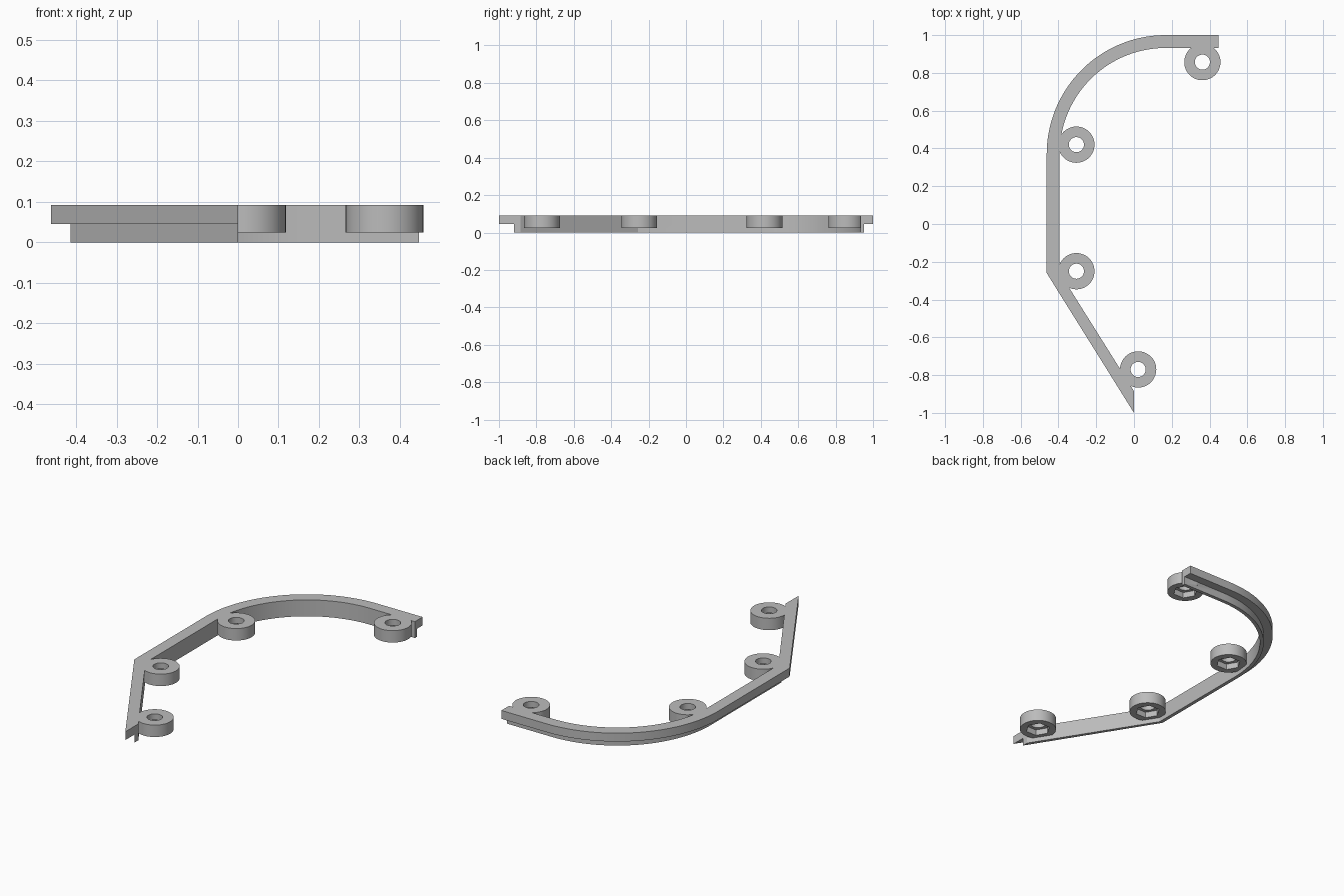
import bpy, bmesh
from math import pi, cos, sin, radians

cube = bpy.data.objects.get("Cube")
if cube:
    bpy.data.objects.remove(cube, do_unlink=True)

TOP, STEP, BOSS_BASE, RECESS = 0.092, 0.045, 0.025, 0.058
SEGMENTS = 48

grey = bpy.data.materials.new("plain grey")
grey.use_nodes = True
colour = (0.5, 0.5, 0.5, 1)
grey.diffuse_color = colour
grey.node_tree.nodes["Principled BSDF"].inputs["Base Color"].default_value = colour


def loft(name, rings, closed):
    """Bridge equal rings of points; close the tube on itself or cap its ends."""
    bm = bmesh.new()
    loops = [[bm.verts.new(p) for p in ring] for ring in rings]
    pairs = list(zip(loops, loops[1:]))
    if closed:
        pairs.append((loops[-1], loops[0]))
    else:
        bm.faces.new(loops[0])
        bm.faces.new(loops[-1])
    for a, b in pairs:
        for i in range(len(a)):
            j = (i + 1) % len(a)
            bm.faces.new((a[i], a[j], b[j], b[i]))
    bmesh.ops.recalc_face_normals(bm, faces=bm.faces)
    mesh = bpy.data.meshes.new(name)
    bm.to_mesh(mesh)
    bm.free()
    mesh.materials.append(grey)
    obj = bpy.data.objects.new(name, mesh)
    bpy.context.collection.objects.link(obj)
    return obj


def section(outer, lip, inner):
    """Stepped wall section: wide upper flange over a thin lower lip."""
    return [(*outer, TOP), (*outer, STEP), (*lip, STEP),
            (*lip, 0), (*inner, 0), (*inner, TOP)]


# Rail: short straight, quarter arc, long straight, slanted end
cx, cy = 0.168, 0.37
radii = (0.63, 0.582, 0.562)
stations = [section(*[(0.447, cy + r) for r in radii])]
for i in range(SEGMENTS + 1):
    a = pi / 2 * (1 + i / SEGMENTS)
    stations.append(section(*[(cx + r * cos(a), cy + r * sin(a)) for r in radii]))
stations.append(section((-0.462, -0.26), (-0.414, -0.257), (-0.394, -0.257)))
stations.append(section((0, -1), (0, -0.92), (0, -0.885)))
rail = loft("curved_rail", stations, False)


# Screw bosses: round hole from above, hexagonal nut recess from below
def boss(x, y):
    angles = [2 * pi * i / SEGMENTS for i in range(SEGMENTS)]

    def circle(r, z):
        return [(x + r * cos(a), y + r * sin(a), z) for a in angles]

    def hexagon(r, z):
        ring = []
        for a in angles:
            d = r * cos(pi / 6) / cos(a % (pi / 3) - pi / 6)
            ring.append((x + d * cos(a), y + d * sin(a), z))
        return ring

    return loft("screw_boss", [
        circle(0.096, TOP), circle(0.096, BOSS_BASE),
        hexagon(0.065, BOSS_BASE), hexagon(0.065, RECESS),
        circle(0.04, RECESS), circle(0.04, TOP)], True)


bpy.context.view_layer.objects.active = rail
for centre in ((0.362, 0.857), (-0.305, 0.42), (-0.305, -0.25), (0.022, -0.77)):
    part = boss(*centre)
    union = rail.modifiers.new("join_boss", "BOOLEAN")
    union.operation = "UNION"
    union.solver = "EXACT"
    union.object = part
    bpy.ops.object.modifier_apply(modifier=union.name)
    bpy.data.objects.remove(part, do_unlink=True)

# Smooth the curved walls, keep the edges sharp
for obj in bpy.context.selected_objects:
    obj.select_set(False)
rail.select_set(True)
bpy.ops.object.shade_smooth_by_angle(angle=radians(25))
